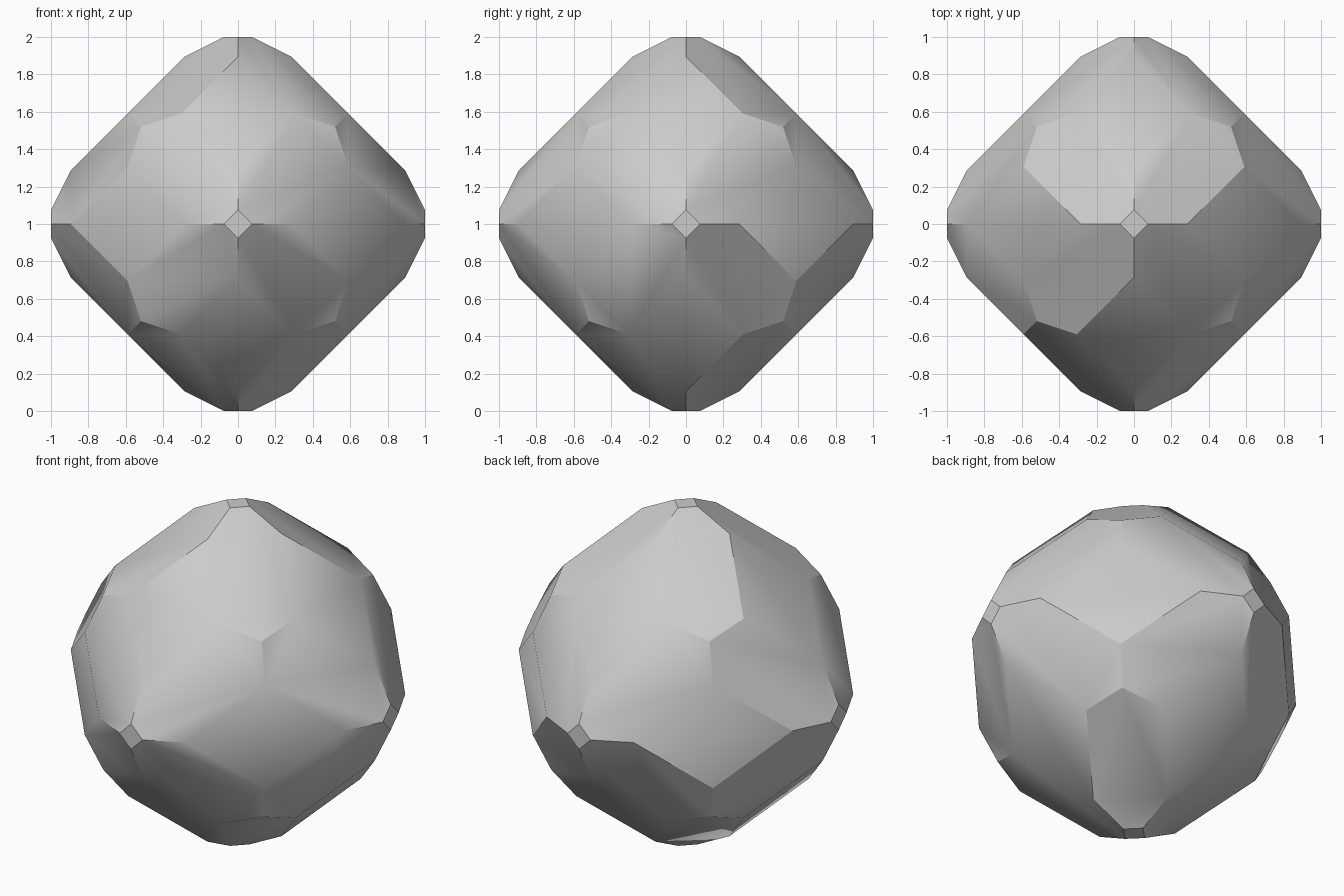
import bpy, bmesh, math
from itertools import product
from mathutils import Vector

default = bpy.data.objects.get("Cube")
if default:
    bpy.data.objects.remove(default, do_unlink=True)

# Plain grey stone
stone = bpy.data.materials.new("grey_stone")
stone.use_nodes = True
grey = (0.6, 0.6, 0.6, 1)
stone.diffuse_color = grey
stone.node_tree.nodes["Principled BSDF"].inputs["Base Color"].default_value = grey


def slice_off(bm, normal, offset):
    """Cut away everything beyond normal . p = offset and cap the cut."""
    n = Vector(normal)
    geom = bm.verts[:] + bm.edges[:] + bm.faces[:]
    cut = bmesh.ops.bisect_plane(bm, geom=geom, dist=1e-5, plane_co=n * offset / n.length_squared,
                                 plane_no=n, clear_outer=True)
    rim = [e for e in cut["geom_cut"] if isinstance(e, bmesh.types.BMEdge)]
    bmesh.ops.contextual_create(bm, geom=rim)


# Crystal: a cube cut by twelve edge facets and twenty-four kite facets
bm = bmesh.new()
bmesh.ops.create_cube(bm, size=2)
directions = list(product((-2, -1, 0, 1, 2), repeat=3))
for d in directions:
    if sorted(map(abs, d)) == [0, 1, 1]:
        slice_off(bm, d, 1.18)
for d in directions:
    if sorted(map(abs, d)) == [1, 1, 2]:
        slice_off(bm, d, 2.075)
bmesh.ops.remove_doubles(bm, verts=bm.verts, dist=1e-4)
bmesh.ops.recalc_face_normals(bm, faces=bm.faces)
bmesh.ops.translate(bm, verts=bm.verts, vec=(0, 0, 1))

mesh = bpy.data.meshes.new("faceted_crystal")
bm.to_mesh(mesh)
bm.free()
mesh.materials.append(stone)
crystal = bpy.data.objects.new("faceted_crystal", mesh)
bpy.context.collection.objects.link(crystal)

# Soft shading across the shallow edges only
bpy.context.view_layer.objects.active = crystal
crystal.select_set(True)
bpy.ops.object.shade_smooth_by_angle(angle=math.radians(30))
